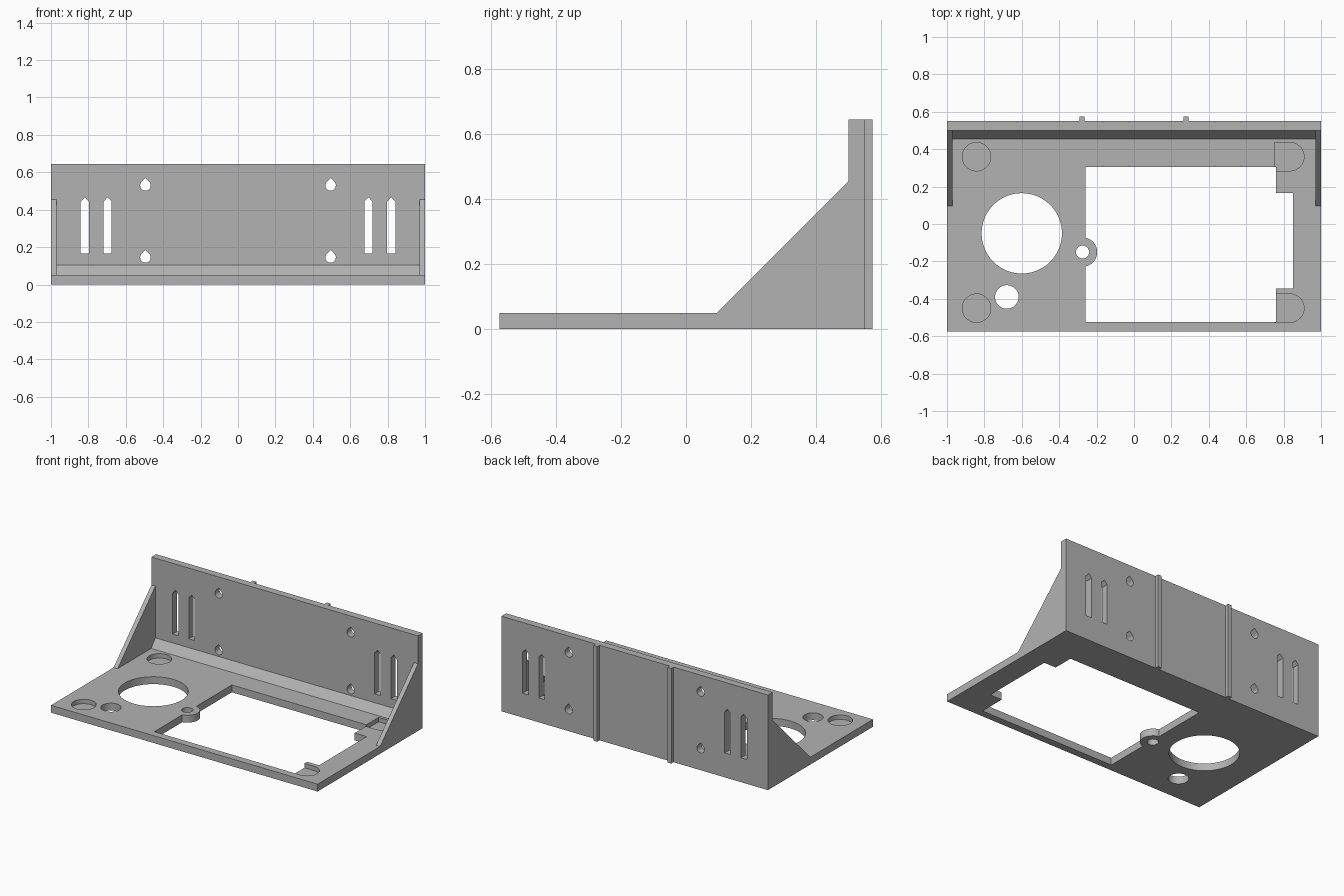
import bpy
import bmesh
from math import sin, cos, radians, acos, degrees

cube = bpy.data.objects.get("Cube")
if cube:
    bpy.data.objects.remove(cube, do_unlink=True)

# Single plain grey material
grey = bpy.data.materials.new("plain grey")
grey.use_nodes = True
colour = (0.45, 0.45, 0.45, 1)
grey.diffuse_color = colour
grey.node_tree.nodes["Principled BSDF"].inputs["Base Color"].default_value = colour

# Maps profile coordinates plus extrusion depth to world space
AXES = {
    "x": lambda u, v, d: (d, u, v),
    "y": lambda u, v, d: (u, d, v),
    "z": lambda u, v, d: (u, v, d),
}


def prism(name, points, axis, low, high):
    """Extrude a flat profile along an axis."""
    bm = bmesh.new()
    place = AXES[axis]
    face = bm.faces.new([bm.verts.new(place(u, v, low)) for u, v in points])
    grown = bmesh.ops.extrude_face_region(bm, geom=[face])["geom"]
    moved = [g for g in grown if isinstance(g, bmesh.types.BMVert)]
    bmesh.ops.translate(bm, verts=moved, vec=place(0, 0, high - low))
    bmesh.ops.recalc_face_normals(bm, faces=bm.faces)
    mesh = bpy.data.meshes.new(name)
    bm.to_mesh(mesh)
    bm.free()
    mesh.materials.append(grey)
    obj = bpy.data.objects.new(name, mesh)
    bpy.context.collection.objects.link(obj)
    return obj


def rect(u0, u1, v0, v1):
    return [(u0, v0), (u1, v0), (u1, v1), (u0, v1)]


def arc(u, v, r, start=0, end=360, steps=48):
    count = steps if end - start == 360 else steps + 1
    angles = [radians(start + (end - start) * i / steps) for i in range(count)]
    return [(u + r * cos(a), v + r * sin(a)) for a in angles]


def activate(obj):
    bpy.ops.object.select_all(action="DESELECT")
    obj.select_set(True)
    bpy.context.view_layer.objects.active = obj


def cut(obj, points, axis, low, high):
    """Subtract an extruded profile and discard the cutter."""
    cutter = prism("cutter", points, axis, low, high)
    cutter.hide_render = True
    mod = obj.modifiers.new("cut", "BOOLEAN")
    mod.operation = "DIFFERENCE"
    mod.solver = "EXACT"
    mod.object = cutter
    activate(obj)
    bpy.ops.object.modifier_apply(modifier=mod.name)
    bpy.data.objects.remove(cutter, do_unlink=True)


PLATE = 0.05
WALL_FRONT, WALL_BACK, TOP = 0.5, 0.55, 0.645
GUSSET_X = 0.97

# Base plate with a stepped window that leaves a round screw lug
base = prism("base_plate", rect(-1, 1, -0.575, WALL_FRONT), "z", 0, PLATE)
lug_x, lug_y, lug_r, window_x = -0.275, -0.15, 0.078, -0.26
reach = degrees(acos((window_x - lug_x) / lug_r))
lug = arc(lug_x, lug_y, lug_r, -reach, reach, 32)[::-1]
window = [(window_x, -0.525), (0.76, -0.525), (0.76, -0.345), (0.85, -0.345),
          (0.85, 0.165), (0.76, 0.165), (0.76, 0.305), (window_x, 0.305)] + lug
cut(base, window, "z", -0.1, 0.2)

# Round through holes: large opening, small opening, lug screw
for x, y, r in [(-0.6, -0.05, 0.215), (-0.68, -0.39, 0.063), (lug_x, lug_y, 0.035)]:
    cut(base, arc(x, y, r), "z", -0.1, 0.2)

# Shallow foot pockets: round on one side, open-ended on the other
for y in (0.36, -0.45):
    cut(base, arc(-0.842, y, 0.076), "z", 0.02, 0.2)
    slot = arc(0.833, y, 0.076, -90, 90, 24) + [(0.75, y + 0.076), (0.75, y - 0.076)]
    cut(base, slot, "z", 0.02, 0.2)

# Back wall with teardrop screw holes and pointed slots
wall = prism("back_wall", rect(-1, 1, WALL_FRONT, WALL_BACK), "y", 0, 1)
bpy.data.objects.remove(wall, do_unlink=True)
wall = prism("back_wall", rect(-1, 1, 0, TOP), "y", WALL_FRONT, WALL_BACK)
for side in (-1, 1):
    for z in (0.53, 0.145):
        r = 0.028
        drop = arc(side * 0.495, z, r, 135, 405, 32) + [(side * 0.495, z + r * 1.414)]
        cut(wall, drop, "y", 0.4, 0.7)
    for x in (0.697, 0.819):
        c, w = side * x, 0.022
        slot = [(c - w, 0.165), (c + w, 0.165), (c + w, 0.443),
                (c, 0.467), (c - w, 0.443)]
        cut(wall, slot, "y", 0.4, 0.7)

# Sloped fillet strip where the wall meets the plate
fillet = prism("fillet_strip", [(0.455, PLATE), (WALL_FRONT, PLATE), (WALL_FRONT, 0.105)],
               "x", -GUSSET_X, GUSSET_X)

# Triangular side gussets and rear guide ribs
for side, label in ((-1, "right"), (1, "left")):
    low, high = sorted((side * GUSSET_X, side))
    prism(label + "_gusset", [(0.095, PLATE), (WALL_FRONT, PLATE), (WALL_FRONT, 0.455)],
          "x", low, high)
    c = side * 0.278
    prism(label + "_rear_rib", rect(c - 0.014, c + 0.014, WALL_BACK, 0.575), "z", 0, TOP)

# Smooth the round cut walls while keeping edges crisp
for obj in (base, wall):
    activate(obj)
    bpy.ops.object.shade_smooth_by_angle(angle=radians(30))
